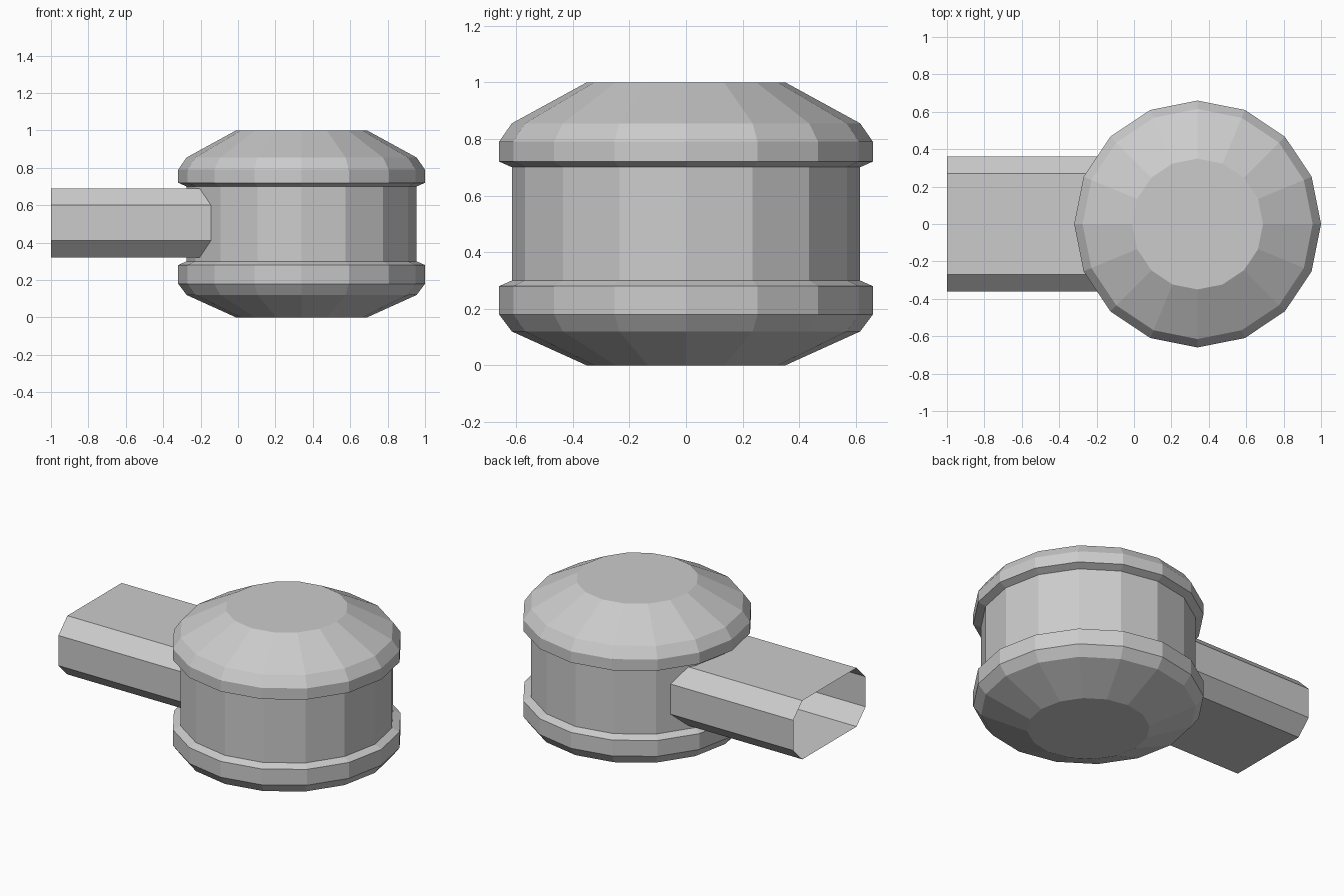
import bpy
import bmesh
from math import cos, sin, tau

default = bpy.data.objects.get("Cube")
if default:
    bpy.data.objects.remove(default, do_unlink=True)

grey = bpy.data.materials.new("plain grey")
colour = (0.6, 0.6, 0.6, 1)
grey.diffuse_color = colour
grey.use_nodes = True
grey.node_tree.nodes["Principled BSDF"].inputs["Base Color"].default_value = colour


def loft(name, rings, capped):
    """Join successive rings of points with quads, closing the ends if capped."""
    bm = bmesh.new()
    loops = [[bm.verts.new(p) for p in ring] for ring in rings]
    for a, b in zip(loops, loops[1:]):
        for i in range(len(a)):
            j = (i + 1) % len(a)
            bm.faces.new((a[i], a[j], b[j], b[i]))
    if capped:
        bm.faces.new(loops[0][::-1])
        bm.faces.new(loops[-1])
    mesh = bpy.data.meshes.new(name)
    bm.to_mesh(mesh)
    bm.free()
    mesh.materials.append(grey)
    obj = bpy.data.objects.new(name, mesh)
    bpy.context.collection.objects.link(obj)
    return obj


# Drum with two bevelled rims, as (radius, height) from bottom to top
CENTRE_X = 0.34
SIDES = 16
profile = [(0.35, 0), (0.615, 0.12), (0.66, 0.18), (0.66, 0.28), (0.615, 0.30),
           (0.615, 0.70), (0.66, 0.72), (0.66, 0.79), (0.615, 0.855), (0.35, 1)]
loft("drum_body",
     [[(CENTRE_X + r * cos(tau * i / SIDES), r * sin(tau * i / SIDES), z)
       for i in range(SIDES)] for r, z in profile],
     capped=True)

# Open duct with chamfered corners, running into the drum wall
half_w, half_h, flat_w, flat_h, mid_z = 0.36, 0.185, 0.27, 0.095, 0.505
quarter = [(half_w, flat_h), (flat_w, half_h)]
section = (quarter + [(-y, z) for y, z in quarter[::-1]]
           + [(-y, -z) for y, z in quarter] + [(y, -z) for y, z in quarter[::-1]])
loft("side_duct",
     [[(x, y, mid_z + z) for y, z in section] for x in (-1, -0.14)],
     capped=False)
